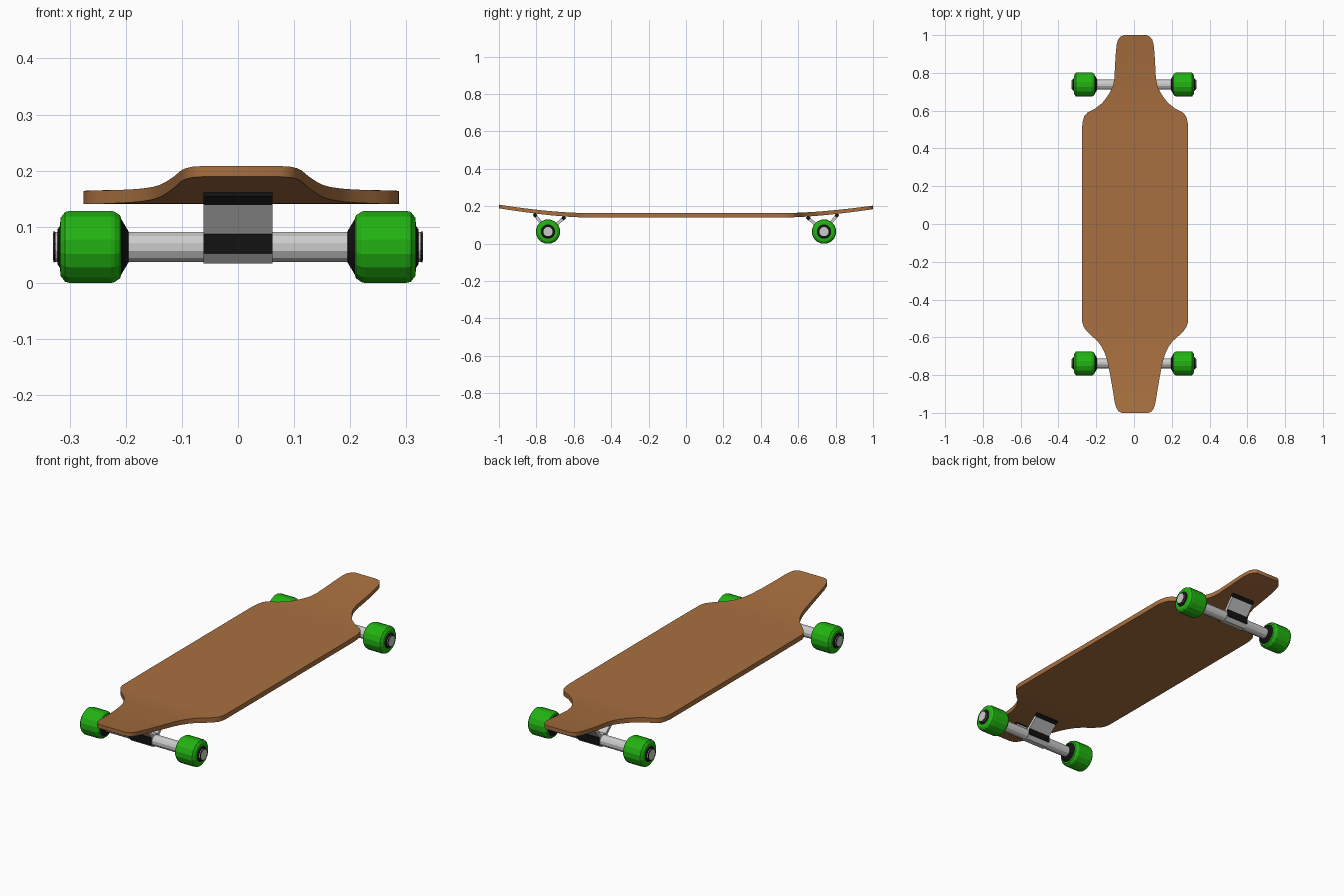
import bpy, bmesh, math
from mathutils import Vector

if "Cube" in bpy.data.objects:
    bpy.data.objects.remove(bpy.data.objects["Cube"])


def material(name, rgb):
    m = bpy.data.materials.new(name)
    m.diffuse_color = (*rgb, 1)
    m.use_nodes = True
    m.node_tree.nodes["Principled BSDF"].inputs["Base Color"].default_value = m.diffuse_color
    return m


WOOD = material("wood", (0.39, 0.16, 0.05))
GREEN = material("green_urethane", (0.016, 0.45, 0.006))
BLACK = material("black_rubber", (0.006, 0.006, 0.006))


def finish(name, bm, mat=None):
    bmesh.ops.recalc_face_normals(bm, faces=bm.faces)
    me = bpy.data.meshes.new(name)
    bm.to_mesh(me)
    bm.free()
    ob = bpy.data.objects.new(name, me)
    bpy.context.collection.objects.link(ob)
    if mat:
        me.materials.append(mat)
    return ob


def lathe(name, profile, y, z, side=1, mat=None, n=16):
    """Solid of revolution around the x direction from (x, radius) pairs."""
    bm = bmesh.new()
    rings = [[bm.verts.new((side * x,
                            y + r * math.cos(2 * math.pi * (i + .5) / n),
                            z + r * math.sin(2 * math.pi * (i + .5) / n)))
              for i in range(n)] for x, r in profile]
    for a, b in zip(rings, rings[1:]):
        for i in range(n):
            j = (i + 1) % n
            bm.faces.new((a[i], a[j], b[j], b[i]))
    bm.faces.new(rings[0])
    bm.faces.new(rings[-1])
    return finish(name, bm, mat)


def plate(name, a, b, thick, width, mat=None):
    """Flat bar between two (y, z) points, extruded across x."""
    a, b = Vector(a), Vector(b)
    d = (b - a).normalized()
    s = Vector((-d.y, d.x)) * thick / 2
    bm = bmesh.new()
    ends = [[bm.verts.new((x, *p)) for p in (a + s, b + s, b - s, a - s)]
            for x in (-width / 2, width / 2)]
    bm.faces.new(ends[0])
    bm.faces.new(ends[1])
    for i in range(4):
        j = (i + 1) % 4
        bm.faces.new((ends[0][i], ends[0][j], ends[1][j], ends[1][i]))
    return finish(name, bm, mat)


# Deck: stations of (y, half width), with both ends bent upward
STATIONS = [(-1, .070), (-.992, .088), (-.975, .099), (-.95, .107), (-.87, .120),
            (-.79, .134), (-.73, .146), (-.69, .158), (-.65, .177), (-.62, .199),
            (-.59, .233), (-.565, .258), (-.545, .272), (-.52, .280), (-.3, .281),
            (0, .281), (.3, .281), (.51, .281), (.54, .278), (.57, .270),
            (.59, .253), (.61, .213), (.64, .175), (.67, .151), (.70, .132),
            (.73, .118), (.77, .110), (.83, .107), (.90, .103), (.95, .098),
            (.975, .091), (.992, .078), (1, .060)]


def build_deck():
    bm = bmesh.new()
    rows = []
    for y, w in STATIONS:
        t = max(0, (abs(y) - .55) / .45)
        top = .167 + (.044 if y < 0 else .039) * t ** 1.6
        bottom = top - .024 + .005 * t
        rows.append([bm.verts.new((.006 + x, y, z)) for x, z in
                     ((-w, bottom), (w, bottom), (w, top), (-w, top))])
    for a, b in zip(rows, rows[1:]):
        for i in range(4):
            j = (i + 1) % 4
            bm.faces.new((a[i], a[j], b[j], b[i]))
    bm.faces.new(rows[0])
    bm.faces.new(rows[-1])
    ob = finish("deck", bm, WOOD)
    bpy.context.view_layer.objects.active = ob
    ob.select_set(True)
    bpy.ops.object.shade_smooth_by_angle(angle=math.radians(35))
    ob.select_set(False)


build_deck()

ZC = .067
for end, s in (("front", -1), ("rear", 1)):
    yc = s * .738
    # Axle tube and central hub
    lathe(end + "_axle", [(-.325, .0275), (.325, .0275)], yc, ZC, n=12)
    lathe(end + "_hub", [(-.0615, .032), (.0615, .032)], yc, ZC, n=8)
    # Black bushing bands on both faces of the hub
    for side in (-1, 1):
        y = yc + side * .031
        plate(end + "_hub_band", (y, .055), (y, .090), .006, .1225, BLACK)

    # Two arms in a V up to the deck, each with a black pad
    for arm, (dy, z) in (("outer", (.075, .162)), ("inner", (-.092, .146))):
        base, tip = Vector((yc, ZC)), Vector((yc + s * dy, z))
        joint = base.lerp(tip, .84)
        plate(f"{end}_{arm}_arm", base, joint, .016, .123)
        plate(f"{end}_{arm}_pad", joint, tip, .018, .123, BLACK)

    # Wheels with bearings and end nuts
    for label, side in (("left", -1), ("right", 1)):
        p = f"{end}_{label}_"
        lathe(p + "wheel", [(.208, .050), (.210, .057), (.220, .064), (.226, .0655),
                            (.300, .0655), (.308, .0635), (.316, .053), (.317, .043)],
              yc, ZC, side, GREEN)
        lathe(p + "inner_bearing", [(.195, .028), (.209, .052)], yc, ZC, side, BLACK)
        lathe(p + "outer_bearing", [(.314, .043), (.322, .031)], yc, ZC, side, BLACK)
        lathe(p + "nut", [(.320, .024), (.329, .029)], yc, ZC, side, BLACK)
        lathe(p + "axle_cap", [(.327, .025), (.330, .025)], yc, ZC, side)

# Rest the wheels on the ground
low = min(v.co.z for o in bpy.data.objects for v in o.data.vertices)
for o in bpy.data.objects:
    if "wheel" in o.name or "deck" in o.name or o.type == 'MESH':
        o.location.z -= low
